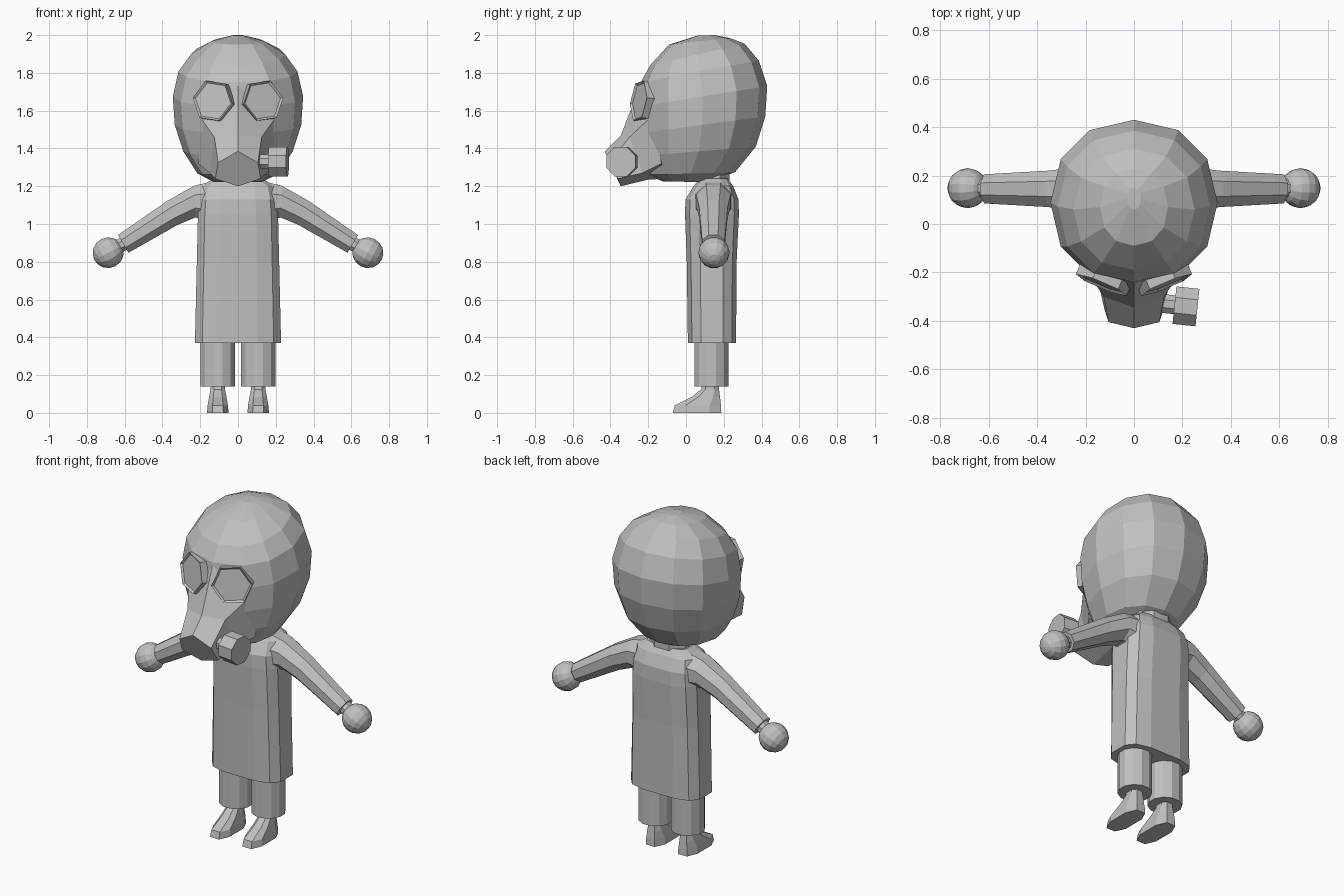
import bpy, bmesh, math
from mathutils import Vector, Matrix

if "Cube" in bpy.data.objects:
    bpy.data.objects.remove(bpy.data.objects["Cube"])

grey = bpy.data.materials.new("plain grey")
grey.diffuse_color = (0.53, 0.53, 0.53, 1)
grey.use_nodes = True
grey.node_tree.nodes["Principled BSDF"].inputs["Base Color"].default_value = grey.diffuse_color


def finish(name, bm, mirror=False):
    """Turn a bmesh into a grey object, optionally mirrored over x = 0."""
    bmesh.ops.recalc_face_normals(bm, faces=bm.faces)
    me = bpy.data.meshes.new(name)
    bm.to_mesh(me)
    bm.free()
    me.materials.append(grey)
    ob = bpy.data.objects.new(name, me)
    bpy.context.collection.objects.link(ob)
    if mirror:
        mod = ob.modifiers.new("mirror", 'MIRROR')
        mod.use_clip = False
        mod.use_mirror_merge = False
    return ob


def bridge(name, rings, mirror=False):
    """Skin a list of point rings and cap both ends."""
    bm = bmesh.new()
    loops = [[bm.verts.new(p) for p in r] for r in rings]
    n = len(loops[0])
    for a, b in zip(loops, loops[1:]):
        for i in range(n):
            j = (i + 1) % n
            bm.faces.new((a[i], a[j], b[j], b[i]))
    bm.faces.new(loops[0])
    bm.faces.new(loops[-1])
    return finish(name, bm, mirror)


def oval(p, q, side, n=8, e=1.0, half=False):
    """Ring spanning p to q, with half width vector side; e < 1 makes it boxier."""
    p, q, side = Vector(p), Vector(q), Vector(side)
    f = lambda v: math.copysign(abs(v) ** e, v)
    off = math.pi / n if half else 0
    k = f(math.cos(off))
    return [(p + q) / 2 + (p - q) / 2 * f(math.cos(t)) / k + side * f(math.sin(t)) / k
            for t in (off + 2 * math.pi * i / n for i in range(n))]


def level(x, z, y0, y1, w, **kw):
    """Horizontal oval from y0 to y1."""
    return oval((x, y0, z), (x, y1, z), (w, 0, 0), **kw)


def rod(name, a, b, r, n, mirror=False):
    a, b = Vector(a), Vector(b)
    bm = bmesh.new()
    rot = (b - a).to_track_quat('Z', 'Y').to_matrix().to_4x4()
    bmesh.ops.create_cone(bm, cap_ends=True, segments=n, radius1=r, radius2=r,
                          depth=(b - a).length,
                          matrix=Matrix.Translation((a + b) / 2) @ rot @ Matrix.Rotation(math.pi / n, 4, 'Z'))
    return finish(name, bm, mirror)


# Head: tilted rings (front y, front z, back y, back z, half width)
head = [(-.12, 1.225, .13, 1.222, .13), (-.21, 1.26, .26, 1.275, .215),
        (-.235, 1.36, .37, 1.41, .29), (-.25, 1.48, .42, 1.57, .335),
        (-.255, 1.62, .43, 1.73, .345), (-.24, 1.75, .385, 1.865, .315),
        (-.19, 1.84, .31, 1.955, .25), (-.09, 1.95, .23, 1.985, .14),
        (.06, 1.997, .15, 2.0, .03)]
bridge("head", [oval((0, a, b), (0, c, d), (w, 0, 0), n=12, e=.92) for a, b, c, d, w in head])

# Mask snout: half sections (ridge, upper side, lower side, bottom)
sections = [
    [(0, -.235, 1.75), (.21, -.17, 1.58), (.21, -.13, 1.32), (0, -.1, 1.24)],
    [(0, -.345, 1.47), (.125, -.30, 1.46), (.15, -.23, 1.27), (0, -.2, 1.235)],
    [(0, -.43, 1.385), (.105, -.405, 1.325), (.12, -.36, 1.24), (0, -.345, 1.2)]]
bridge("mask_snout", [s + [(-x, y, z) for x, y, z in s[2:0:-1]] for s in sections])

# Eye pieces: six-sided rims with sunken lenses
bm = bmesh.new()
normal = Vector((.38, -.92, .12)).normalized()
xa = Vector((0, 0, 1)).cross(normal).normalized()
za = normal.cross(xa)
c = Vector((.135, -.252, 1.653))
hexa = []
for i in range(6):
    t = math.radians(8 + 60 * i)
    hexa.append(c + (xa * math.cos(t) + za * math.sin(t)) * .115)
front = [bm.verts.new(p) for p in hexa]
back = [bm.verts.new(p - normal * .06) for p in hexa]
for i in range(6):
    j = (i + 1) % 6
    bm.faces.new((front[i], front[j], back[j], back[i]))
bm.faces.new(back)
lens = bm.faces.new(front)
bmesh.ops.recalc_face_normals(bm, faces=bm.faces)
bmesh.ops.inset_individual(bm, faces=[lens], thickness=.012, depth=0)
bmesh.ops.translate(bm, verts=lens.verts, vec=normal * -.01)
finish("eye_pieces", bm, True)

# Filter canister on one side of the snout
rod("filter_neck", (.09, -.325, 1.33), (.18, -.335, 1.33), .042, 8)
rod("filter_canister", (.167, -.335, 1.33), (.262, -.345, 1.33), .084, 8)

# Neck and coat
bridge("neck", [level(0, z, .06, .23, .12, half=True) for z in (1.18, 1.29)])
coat = [(.37, .01, .265, .228), (.8, .004, .268, .218), (1.05, -.005, .28, .212),
        (1.13, -.003, .278, .205), (1.2, .04, .25, .19), (1.242, .075, .22, .13)]
bridge("coat", [level(0, z, a, b, w, n=12, e=.6, half=True) for z, a, b, w in coat])

# Sleeves: top x, z, bottom x, z, half depth
sleeve = [(.1, 1.235, .12, 1.0, .1), (.23, 1.203, .225, 1.035, .09),
          (.37, 1.125, .32, .995, .075), (.635, .942, .58, .848, .06)]
bridge("sleeves", [oval((a, .145, b), (c, .145, d), (0, w, 0), half=True)
                   for a, b, c, d, w in sleeve], True)

# Wrists and ball hands
rod("wrists", (.58, .148, .91), (.66, .148, .867), .04, 8, True)
bm = bmesh.new()
bmesh.ops.create_uvsphere(bm, u_segments=14, v_segments=8, radius=.083,
                          matrix=Matrix.Translation((.687, .148, .848)) @ Matrix.Rotation(2.06, 4, 'Y'))
finish("hands", bm, True)

# Trouser legs
bridge("trouser_legs", [level(.107, z, .045, .225, .092, n=12, half=True) for z in (.14, .5)], True)

# Shoes with ankles
shoe = [(0, -.07, .187, .057), (.04, -.06, .185, .054), (.085, .03, .18, .046),
        (.125, .08, .175, .038), (.2, .095, .168, .033)]
bridge("shoes", [level(.107, z, a, b, w, n=8, e=.75, half=True) for z, a, b, w in shoe], True)
